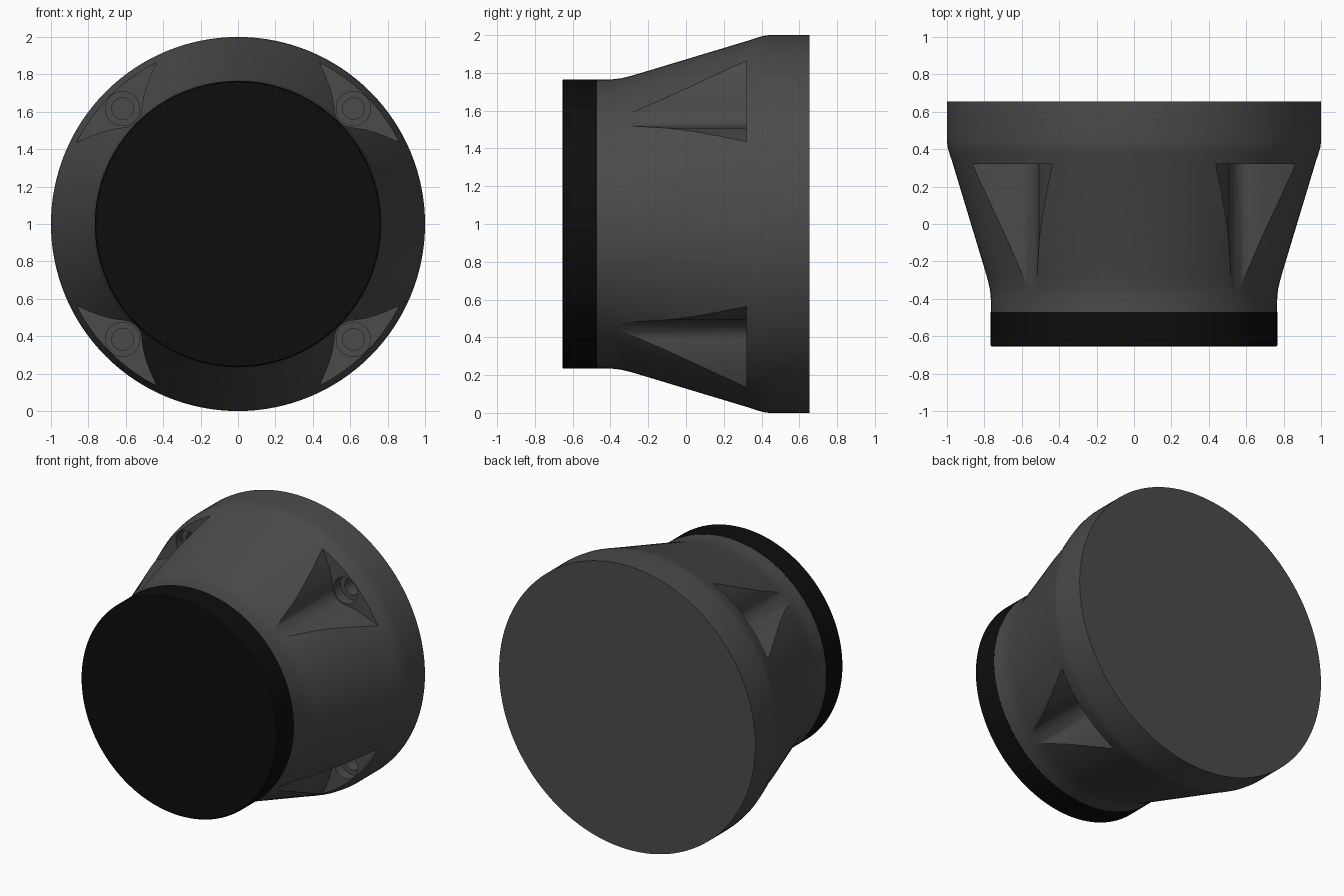
import bpy, bmesh, math
from math import pi, sin, cos, radians

if "Cube" in bpy.data.objects:
    bpy.data.objects.remove(bpy.data.objects["Cube"])


def material(name, v):
    m = bpy.data.materials.new(name)
    m.diffuse_color = (v, v, v, 1)
    m.use_nodes = True
    m.node_tree.nodes["Principled BSDF"].inputs["Base Color"].default_value = m.diffuse_color
    return m


def make_object(name, bm, mat=None):
    bmesh.ops.recalc_face_normals(bm, faces=bm.faces[:])
    me = bpy.data.meshes.new(name)
    bm.to_mesh(me)
    bm.free()
    ob = bpy.data.objects.new(name, me)
    bpy.context.collection.objects.link(ob)
    if mat:
        me.materials.append(mat)
    return ob


def revolve(name, profile, cx, cz, n, mat=None):
    """Closed solid turned about an axis along y; profile is (y, radius)."""
    bm = bmesh.new()
    rings = [[bm.verts.new((cx + r * cos(2 * pi * i / n), y, cz + r * sin(2 * pi * i / n)))
              for i in range(n)] for y, r in profile]
    for a, b in zip(rings, rings[1:]):
        for i in range(n):
            j = (i + 1) % n
            bm.faces.new((a[i], a[j], b[j], b[i]))
    bm.faces.new(rings[0])
    bm.faces.new(rings[-1])
    return make_object(name, bm, mat)


def prism(name, outline, y0, y1):
    bm = bmesh.new()
    a = [bm.verts.new((x, y0, z)) for x, z in outline]
    b = [bm.verts.new((x, y1, z)) for x, z in outline]
    n = len(a)
    for i in range(n):
        j = (i + 1) % n
        bm.faces.new((a[i], a[j], b[j], b[i]))
    bm.faces.new(a)
    bm.faces.new(b)
    return make_object(name, bm)


def cut(target, cutter):
    cutter.hide_render = True
    mod = target.modifiers.new("cut", 'BOOLEAN')
    mod.operation = 'DIFFERENCE'
    mod.solver = 'EXACT'
    mod.object = cutter
    bpy.context.view_layer.objects.active = target
    bpy.ops.object.modifier_apply(modifier=mod.name)
    bpy.data.objects.remove(cutter, do_unlink=True)


def smooth(ob):
    bpy.ops.object.select_all(action='DESELECT')
    ob.select_set(True)
    bpy.context.view_layer.objects.active = ob
    bpy.ops.object.shade_smooth_by_angle(angle=radians(30))


grey = material("dark grey", 0.07)
black = material("black", 0.004)

# Tapered housing
housing = revolve("housing", [
    (-0.47, 0.765), (-0.39, 0.766), (-0.345, 0.771), (-0.30, 0.782), (-0.27, 0.790),
    (0.34, 0.974), (0.375, 0.986), (0.41, 0.996), (0.44, 1.0), (0.655, 1.0)],
    0, 1, 128, grey)

# Front disc
disc = revolve("front_disc", [(-0.655, 0.759), (-0.649, 0.766), (-0.47, 0.766)], 0, 1, 128, black)

# Pocket outline: round corner about the screw, with flared walls
C, R = 0.617, 0.102
flare = [(0.37, 1.0), (0.435, 0.866), (0.465, 0.80), (0.49, 0.735), (0.507, 0.675)]
arc = [(C + R * cos(radians(a)), C + R * sin(radians(a))) for a in range(180, 271, 6)]
outline = flare + arc + [(z, x) for x, z in reversed(flare)] + [(1.1, 1.1)]

# Four pockets with stepped screw holes
for sx in (-1, 1):
    for sz in (-1, 1):
        cut(housing, prism("pocket_cutter", [(sx * x, 1 + sz * z) for x, z in outline], -0.36, 0.32))
        cut(housing, revolve("hole_cutter", [(0.25, 0.092), (0.39, 0.092), (0.39, 0.058), (0.5, 0.058)],
                             sx * C, 1 + sz * C, 32))

smooth(housing)
smooth(disc)
